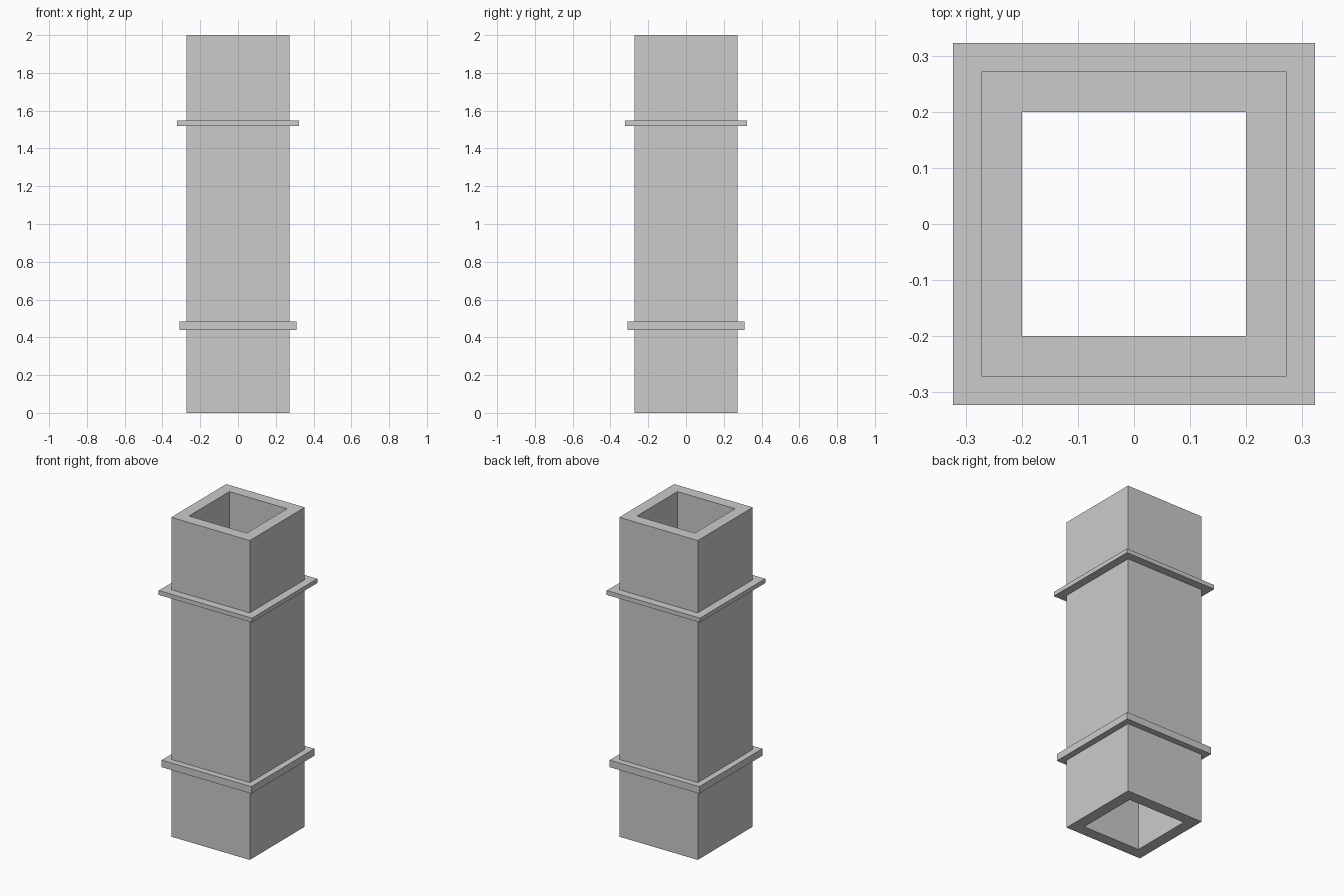
import bpy, bmesh

if "Cube" in bpy.data.objects:
    bpy.data.objects.remove(bpy.data.objects["Cube"])

BODY, BORE, HEIGHT = 0.272, 0.20, 2.0
# Collars: half width, bottom, top
COLLARS = [(0.311, 0.44, 0.484), (0.323, 1.52, 1.547)]


def square_sweep(name, profile):
    """Sweep a closed (half width, z) profile around a square."""
    bm = bmesh.new()
    rings = [[bm.verts.new((sx * r, sy * r, z))
              for sx, sy in ((-1, -1), (1, -1), (1, 1), (-1, 1))]
             for r, z in profile]
    for i, a in enumerate(rings):
        b = rings[(i + 1) % len(rings)]
        for k in range(4):
            n = (k + 1) % 4
            bm.faces.new((a[k], a[n], b[n], b[k]))
    bmesh.ops.recalc_face_normals(bm, faces=bm.faces)
    mesh = bpy.data.meshes.new(name)
    bm.to_mesh(mesh)
    bm.free()
    obj = bpy.data.objects.new(name, mesh)
    bpy.context.collection.objects.link(obj)
    return obj


# Outer wall with stepped collars, then back down the square bore
profile = [(BODY, 0)]
for half, low, high in COLLARS:
    profile += [(BODY, low), (half, low), (half, high), (BODY, high)]
profile += [(BODY, HEIGHT), (BORE, HEIGHT), (BORE, 0)]
square_sweep("square_duct", profile)
